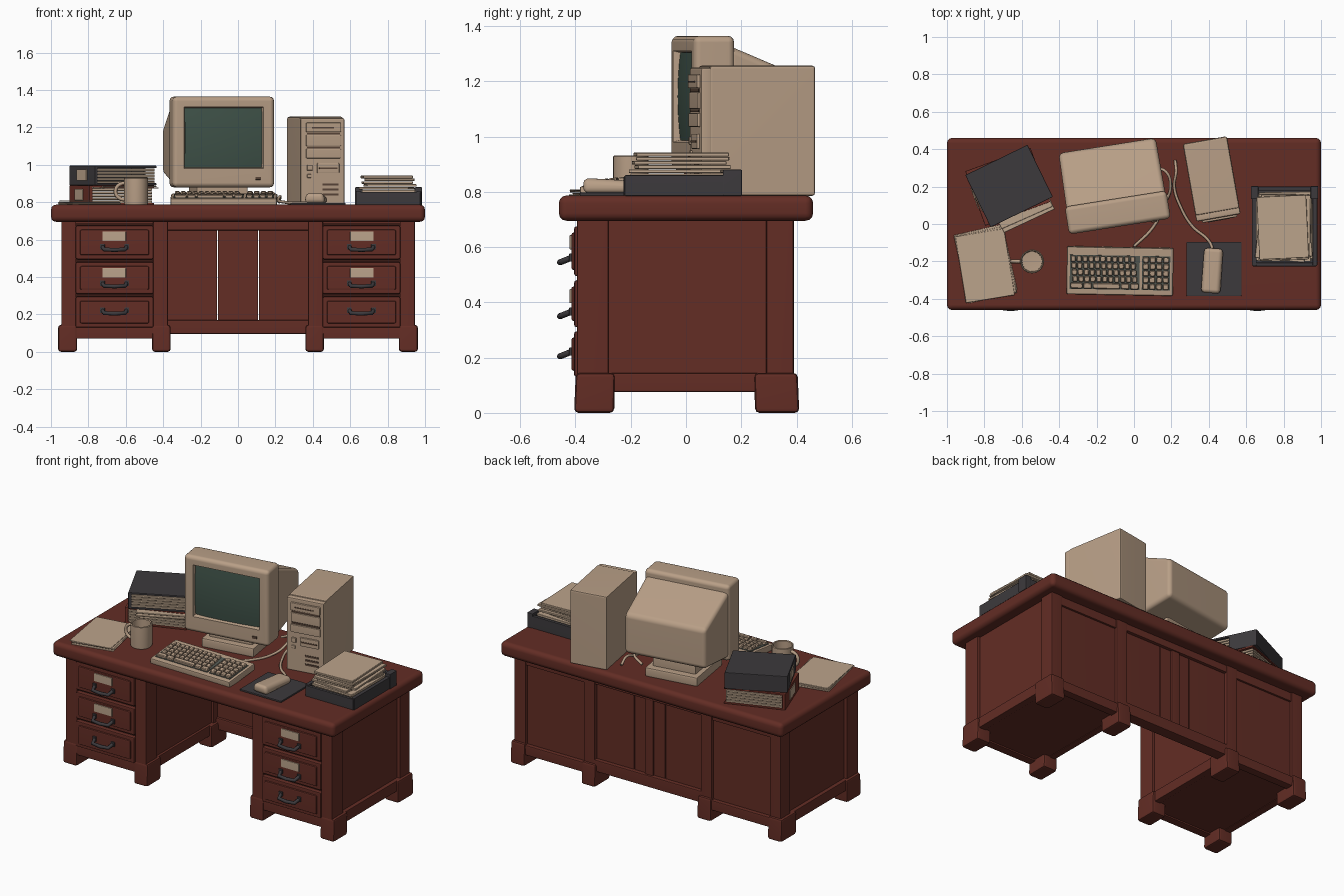
import bpy, bmesh, random
from math import radians, cos, sin, pi
from mathutils import Matrix, Vector

random.seed(4)
cube = bpy.data.objects.get("Cube")
if cube:
    bpy.data.objects.remove(cube)


def material(name, r, g, b):
    m = bpy.data.materials.new(name)
    m.use_nodes = True
    m.diffuse_color = (r, g, b, 1)
    node = m.node_tree.nodes["Principled BSDF"]
    node.inputs["Base Color"].default_value = (r, g, b, 1)
    node.inputs["Roughness"].default_value = 0.8
    return m


WOOD = material("red brown wood", 0.125, 0.026, 0.018)
GAP = material("dark wood gap", 0.04, 0.01, 0.007)
BEIGE = material("beige plastic", 0.48, 0.345, 0.24)
PAPER = material("cream paper", 0.5, 0.37, 0.26)
SCREEN = material("green glass", 0.05, 0.085, 0.066)
DARK = material("charcoal", 0.046, 0.042, 0.046)
SLOT = material("brown shadow slot", 0.1, 0.06, 0.04)
RED = material("binder red", 0.15, 0.03, 0.02)
KEYBED = material("grey green key bed", 0.09, 0.1, 0.085)


def finish(name, bm, mat, frame):
    bmesh.ops.recalc_face_normals(bm, faces=bm.faces)
    me = bpy.data.meshes.new(name)
    bm.to_mesh(me)
    bm.free()
    for m in mat if isinstance(mat, list) else [mat]:
        me.materials.append(m)
    me.shade_smooth()
    me.set_sharp_from_angle(angle=radians(40))
    ob = bpy.data.objects.new(name, me)
    ob.matrix_world = frame
    bpy.context.collection.objects.link(ob)
    ob.modifiers.new("flat normals", 'WEIGHTED_NORMAL').keep_sharp = True
    return ob


def boxes(name, ranges, mat, bevel=0.01, frame=Matrix(), warp=None, seg=2):
    """Bevelled boxes in one mesh, each given as x, x, y, y, z, z limits."""
    bm = bmesh.new()
    for r in ranges:
        lo, hi = Vector(map(min, r[::2], r[1::2])), Vector(map(max, r[::2], r[1::2]))
        mtx = Matrix.Translation((lo + hi) / 2) @ Matrix.Diagonal((*(hi - lo), 1))
        bmesh.ops.create_cube(bm, size=1, matrix=mtx)
    if warp:
        for v in bm.verts:
            v.co = warp(v.co)
    if bevel:
        bmesh.ops.bevel(bm, geom=bm.edges[:], offset=bevel, segments=seg,
                        profile=0.5, affect='EDGES', clamp_overlap=True)
    return finish(name, bm, mat, frame)


def tube(name, points, radius, mat, frame=Matrix(), smooth=True):
    cu = bpy.data.curves.new(name, 'CURVE')
    cu.dimensions, cu.bevel_depth, cu.bevel_resolution = '3D', radius, 2
    cu.use_fill_caps, cu.resolution_u = True, 6
    sp = cu.splines.new('BEZIER' if smooth else 'POLY')
    pts = sp.bezier_points if smooth else sp.points
    pts.add(len(points) - 1)
    for p, co in zip(pts, points):
        p.co = co if smooth else (*co, 1)
        if smooth:
            p.handle_left_type = p.handle_right_type = 'AUTO'
    cu.materials.append(mat)
    ob = bpy.data.objects.new(name, cu)
    ob.matrix_world = frame
    bpy.context.collection.objects.link(ob)


def place(x, y, z=0, yaw=0, pitch=0):
    return (Matrix.Translation((x, y, z)) @ Matrix.Rotation(radians(yaw), 4, 'Z')
            @ Matrix.Rotation(radians(pitch), 4, 'X'))


def paper_stack(name, x, y, z, w, d, count, thick, yaw, spread):
    for i in range(count):
        a = yaw + random.uniform(-spread, spread)
        f = place(x + random.uniform(-.012, .012), y + random.uniform(-.012, .012), z + i * thick, a)
        boxes(f"{name}_{i + 1}", [(-w / 2, w / 2, -d / 2, d / 2, 0, thick * .9)], PAPER, 0.002, f, seg=1)


# Desk top
boxes("desk_top", [(-1, 1, -.46, .46, .695, .787)], WOOD, 0.028, seg=3)
TOP = .785

# Pedestals with frames, feet, drawers
for side, s in (("right", -1), ("left", 1)):
    boxes(side + "_pedestal", [(s * .39, s * .925, -.37, .37, .08, .71)], WOOD, 0.005)
    boxes(side + "_posts", [(s * a, s * b, c, d, .1, .71) for a, b in ((.375, .455), (.865, .945))
                            for c, d in ((-.395, -.28), (.29, .39))], WOOD, 0.008)
    boxes(side + "_base_rails", [(s * .38, s * .95, -.395, -.34, .07, .135),
                                 (s * .38, s * .95, .34, .395, .07, .135),
                                 (s * .9, s * .95, -.38, .38, .075, .145),
                                 (s * .375, s * .42, -.38, .38, .075, .145)], WOOD, 0.008)
    boxes(side + "_feet", [(s * a, s * b, c, d, 0, .145) for a, b in ((.36, .46), (.86, .962))
                           for c, d in ((-.405, -.26), (.25, .41))], WOOD, 0.016,
          warp=lambda v: Vector((v.x, v.y * (.985 if v.z > .1 else 1), v.z)))
    boxes(side + "_drawer_gap", [(s * .45, s * .87, -.378, -.36, .125, .69)], GAP, 0)
    for i, (z0, z1) in enumerate(((.13, .295), (.31, .48), (.495, .675))):
        boxes(f"{side}_drawer_{i + 1}", [(s * .452, s * .868, -.405, -.36, z0, z1),
                                         (s * .475, s * .845, -.415, -.39, z0 + .022, z1 - .022)], WOOD, 0.009)
        zh = (.215, .36, .555)[i]
        tube(f"{side}_handle_{i + 1}",
             [(s * .595, -.41, zh + .008), (s * .605, -.45, zh - .008), (s * .66, -.456, zh - .01),
              (s * .715, -.45, zh - .008), (s * .725, -.41, zh + .008)], 0.011, DARK, smooth=False)
        boxes(f"{side}_handle_mounts_{i + 1}", [(s * x, s * (x + .026), -.423, -.41, zh - .008, zh + .022)
                                                for x in (.582, .712)], DARK, 0.003)
        if i:
            boxes(f"{side}_drawer_label_{i + 1}", [(s * .6, s * .725, -.421, -.413, zh + .037, zh + .088)],
                  PAPER, 0.002)

# Back panel behind the knee space
boxes("back_panel", [(-.4, -.112, .33, .365, .12, .71), (-.108, .108, .335, .365, .12, .71),
                     (.112, .4, .33, .365, .12, .71)], WOOD, 0.003)
boxes("back_panel_rails", [(-.39, .39, .315, .39, .095, .17), (-.39, .39, .32, .385, .65, .71),
                           (-.03, .03, .35, .378, .15, .68)], WOOD, 0.008)
boxes("back_top_rails", [(s * .42, s * .92, .35, .382, .64, .71) for s in (-1, 1)], WOOD, 0.006)

# Monitor
mon = place(-.075, -.015, 0, 9)
bm = bmesh.new()
bmesh.ops.create_cube(bm, size=1, matrix=Matrix.Translation((0, .077, 1.122)) @ Matrix.Diagonal((.55, .15, .485, 1)))
bmesh.ops.bevel(bm, geom=bm.edges[:], offset=0.024, segments=3, profile=.5, affect='EDGES')
front = max((f for f in bm.faces if f.normal.y < -.9), key=lambda f: f.calc_area())
for half, low, high, depth in ((.215, .98, 1.31, 0), (.207, .988, 1.302, .03)):
    bmesh.ops.inset_region(bm, faces=[front], thickness=.01)
    for v in front.verts:
        v.co = (half if v.co.x > 0 else -half, v.co.y + depth, high if v.co.z > 1.12 else low)
finish("monitor_bezel", bm, BEIGE, mon)

bm = bmesh.new()
bmesh.ops.create_grid(bm, x_segments=10, y_segments=8, size=1)
for v in bm.verts:
    x, z = v.co.x, v.co.y
    v.co = (x * .209, .008 + .01 * (x * x + z * z), 1.145 + z * .159)
finish("monitor_screen", bm, SCREEN, mon)


def taper(v):
    back = v.y > .3
    return Vector((v.x * (.98 if back else 1), v.y, v.z if not back else (1.2 if v.z > 1.1 else .95)))


boxes("monitor_back_shell", [(-.268, .268, .13, .44, .9, 1.33)], BEIGE, 0.025, mon, taper, 3)
boxes("monitor_neck", [(-.14, .14, .06, .32, .835, .91)], BEIGE, 0.012, mon)
boxes("monitor_stand", [(-.17, .17, .02, .36, TOP, .845)], BEIGE, 0.012, mon)
boxes("monitor_button", [(.17, .2, -.004, .01, .92, .935)], SLOT, 0.002, mon)

# Computer tower
pc = place(.45, .045, 0, 10)
boxes("tower_case", [(-.12, .12, .02, .41, TOP, 1.257)], BEIGE, 0.012, pc)
boxes("tower_front", [(-.12, .12, -.012, .03, TOP, 1.25)], BEIGE, 0.01, pc)
boxes("tower_drive_bays", [(-.09, .1, -.024, 0, 1.175, 1.225), (-.09, .1, -.02, 0, 1.1, 1.16),
                           (-.09, .1, -.022, 0, 1.035, 1.085), (-.03, .09, -.022, 0, .955, 1.01)],
      BEIGE, 0.005, pc)
boxes("tower_slots", [(-.085, .095, -.016, -.01, 1.162, 1.173), (-.085, .095, -.016, -.01, 1.088, 1.098),
                      (-.02, .08, -.025, -.02, .978, .986), (-.06, .06, -.027, -.022, 1.195, 1.201)]
      + [(0, .085, -.016, -.01, z, z + .011) for z in (.835, .862, .889)], SLOT, 0, pc)
boxes("tower_buttons", [(-.085, -.055, -.022, 0, .97, 1.0), (-.085, -.06, -.02, 0, .93, .95)], BEIGE, 0.004, pc)

# Keyboard
kb = place(-.075, -.25, TOP + .016, -1, 6)
boxes("keyboard_case", [(-.285, .285, -.128, .128, -.012, .032)], BEIGE, 0.009, kb)
boxes("keyboard_bed", [(-.268, .105, -.098, .085, .03, .035), (.118, .268, -.098, .085, .03, .035)],
      KEYBED, 0, kb)
keys = []
for row in range(5):
    y = .05 - row * .036
    shift = row * .004
    if row == 4:
        keys += [(a, b, y, y + .03, .03, .05) for a, b in ((-.262, -.2), (-.194, -.15), (-.142, .0), (.008, .05), (.057, .1))]
    else:
        keys += [(x, x + .026, y, y + .03, .03, .05) for x in (-.264 + shift + i * .0318 for i in range(11))]
    keys += [(x, x + .03, y, y + .03, .03, .05) for x in (.123, .159, .195, .231)]
boxes("keyboard_keys", keys, BEIGE, 0.004, kb, seg=1)

# Mouse, pad and cables
boxes("mouse_pad", [(.28, .575, -.385, -.095, TOP, .797)], DARK, 0.004)
boxes("mouse", [(-.055, .055, -.12, .12, 0, .055)], BEIGE, 0.024, place(.418, -.25, .795, -4),
      lambda v: Vector((v.x * (.85 if v.z > .03 else 1), v.y, v.z * (.75 if v.y > 0 else 1))), 3)
tube("mouse_cable", [(.42, -.13, .81), (.4, -.09, .8), (.31, -.01, .795), (.25, .09, .8),
                     (.215, .2, .81), (.225, .28, .83), (.22, .34, .8)], .008, BEIGE)
tube("keyboard_cable", [(.0, -.12, .8), (.1, -.02, .795), (.17, .12, .8), (.195, .2, .83),
                        (.17, .28, .85), (.1, .3, .82)], .008, BEIGE)

# Letter tray with papers
tray = place(.805, -.012, TOP)
boxes("letter_tray", [(-.17, .17, -.21, .21, 0, .015), (-.175, -.15, -.21, .21, 0, .075),
                      (.15, .175, -.21, .21, 0, .075), (-.17, .17, -.215, -.195, 0, .07),
                      (-.17, .17, .19, .212, 0, .08)], DARK, 0.004, tray)
boxes("tray_corner_posts", [(s * .14, s * .18, .145, .215, 0, .095) for s in (-1, 1)], DARK, 0.005, tray)
paper_stack("tray_papers_low", .805, -.015, .8, .285, .36, 4, .017, 0, 1)
paper_stack("tray_papers", .805, -.02, .868, .265, .335, 5, .015, -2, 6)

# Two ring binders stacked
for name, mat, z, x, y, yaw, back in (("lower_binder", RED, TOP, -.675, .2, 20, .15),
                                      ("upper_binder", DARK, .89, -.668, .203, 26, .125)):
    b = place(x, y, z, yaw)
    boxes(name + "_covers", [(-.185, .185, -.155, .155, 0, .012), (-.185, .185, -.155, .155, .093, .105),
                             (-.185, -.165, -.155, .155, 0, .105)], mat, 0.004, b)
    boxes(name + "_pages", [(-.17, .175, -.15, back, .01 + i * .0165, .024 + i * .0165) for i in range(5)],
          PAPER, 0.002, b, seg=1)
    boxes(name + "_label", [(-.19, -.183, -.06, .06, .025, .085)], PAPER, 0.002, b)
    if mat == DARK:
        boxes(name + "_edges", [(-.18, .185, .125, .155, .005, .1), (.172, .185, -.02, .155, .005, .1)], mat, 0.003, b)
paper_stack("loose_binder_papers", -.6, .11, .872, .3, .19, 2, .008, 24, 3)

# Loose sheets
paper_stack("loose_sheets", -.795, -.215, TOP, .265, .36, 4, .006, 8, 6)

# Mug, turned from a profile
bm = bmesh.new()
profile = [(0, 0), (.058, 0), (.064, .008), (.064, .142), (.06, .146), (.055, .142), (.053, .02), (0, .016)]
verts = [bm.verts.new((r, 0, z)) for r, z in profile]
edges = [bm.edges.new(pair) for pair in zip(verts, verts[1:])]
bmesh.ops.spin(bm, geom=verts + edges, cent=(0, 0, 0), axis=(0, 0, 1), angle=2 * pi, steps=24)
bmesh.ops.remove_doubles(bm, verts=bm.verts, dist=1e-5)
mug = place(-.545, -.2, TOP)
finish("mug", bm, BEIGE, mug)
tube("mug_handle", [(-.058 - .052 * sin(pi * i / 6), 0, .073 + .045 * cos(pi * i / 6)) for i in range(7)],
     .01, BEIGE, mug)
